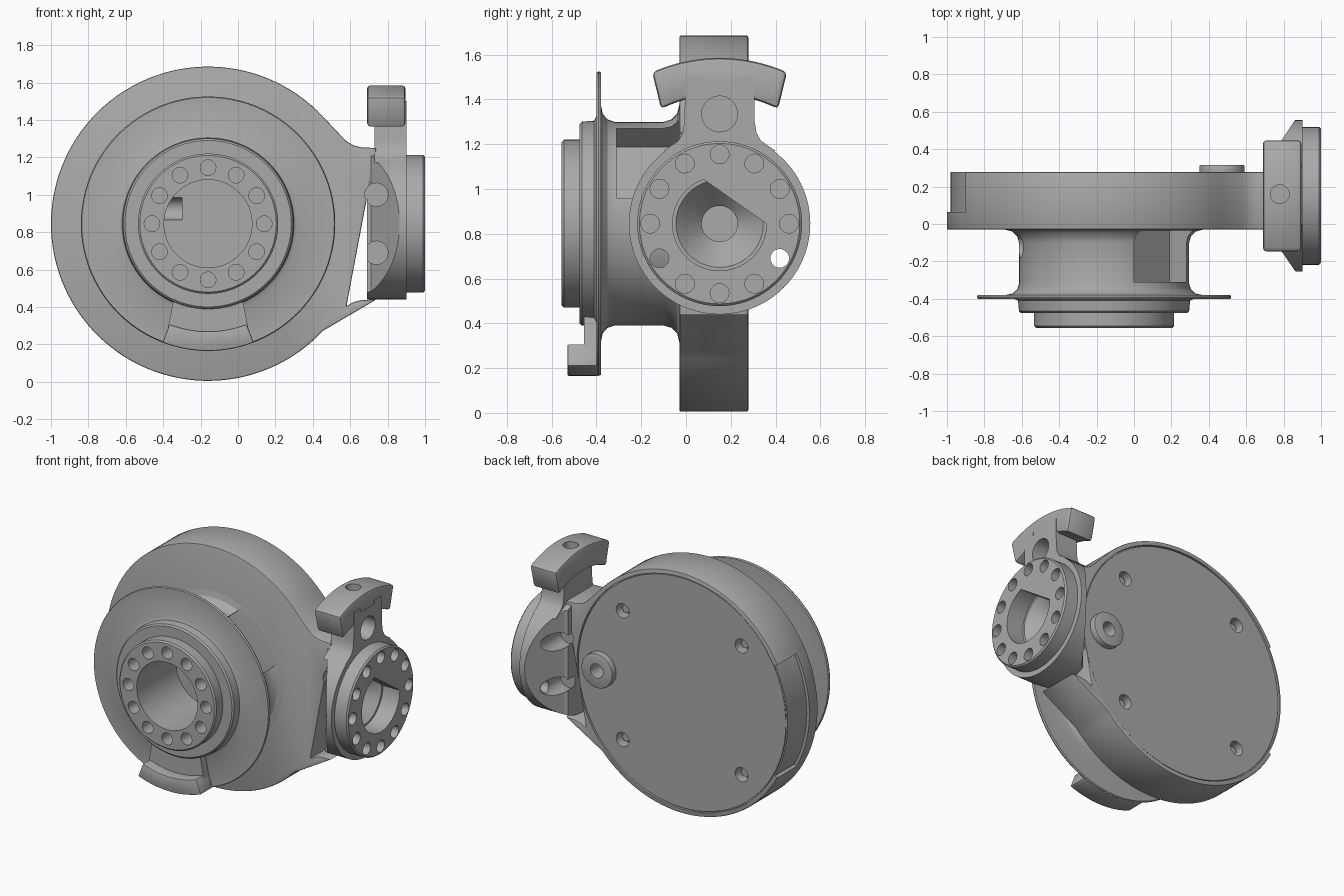
import bpy, bmesh
from math import sin, cos, pi, radians

if "Cube" in bpy.data.objects:
    bpy.data.objects.remove(bpy.data.objects["Cube"], do_unlink=True)

grey = bpy.data.materials.new("machined grey")
grey.use_nodes = True
grey.diffuse_color = (0.4, 0.4, 0.4, 1)
grey.node_tree.nodes["Principled BSDF"].inputs["Base Color"].default_value = (0.4, 0.4, 0.4, 1)

HUB = (-0.16, 0.845)    # x, z of the disc axis
MOUNT = (0.15, 0.845)   # y, z of the side mount axis


def place(axis, u, v, t):
    return {"x": (t, u, v), "y": (u, t, v), "z": (u, v, t)}[axis]


def make(name, bm):
    bmesh.ops.recalc_face_normals(bm, faces=bm.faces)
    mesh = bpy.data.meshes.new(name)
    bm.to_mesh(mesh)
    bm.free()
    obj = bpy.data.objects.new(name, mesh)
    bpy.context.collection.objects.link(obj)
    mesh.materials.append(grey)
    return obj


def arc(c, r, a0, a1, n=24):
    steps = [radians(a0 + (a1 - a0) * i / n) for i in range(n + 1)]
    return [(c[0] + r * cos(a), c[1] + r * sin(a)) for a in steps]


def prism(name, pts, axis, t0, t1):
    """Extrude a 2D outline along an axis."""
    bm = bmesh.new()
    low = [bm.verts.new(place(axis, u, v, t0)) for u, v in pts]
    high = [bm.verts.new(place(axis, u, v, t1)) for u, v in pts]
    bm.faces.new(low)
    bm.faces.new(high)
    for i in range(len(pts)):
        j = (i + 1) % len(pts)
        bm.faces.new((low[i], low[j], high[j], high[i]))
    return make(name, bm)


def cylinder(name, c, r, axis, t0, t1, n=32):
    return prism(name, arc(c, r, 0, 360, n)[:-1], axis, t0, t1)


def lathe(name, c, profile, axis, n=96):
    """Spin a (radius, position) profile that starts and ends on the axis."""
    bm = bmesh.new()
    rings = []
    for r, t in profile:
        if r == 0:
            rings.append([bm.verts.new(place(axis, *c, t))] * n)
        else:
            rings.append([bm.verts.new(place(axis, u, v, t)) for u, v in arc(c, r, 0, 360, n)[:-1]])
    for a, b in zip(rings, rings[1:]):
        for i in range(n):
            j = (i + 1) % n
            bm.faces.new(list(dict.fromkeys((a[i], a[j], b[j], b[i]))))
    return make(name, bm)


def apply(obj, mod):
    bpy.context.view_layer.objects.active = obj
    bpy.ops.object.modifier_apply(modifier=mod.name)


def combine(obj, other, op="DIFFERENCE"):
    mod = obj.modifiers.new("combine", "BOOLEAN")
    mod.operation, mod.object, mod.solver = op, other, "EXACT"
    apply(obj, mod)
    bpy.data.objects.remove(other, do_unlink=True)


def drill(obj, c, r, axis, t0, t1, n=20):
    combine(obj, cylinder("drill", c, r, axis, t0, t1, n))


def bevel(obj, width):
    mod = obj.modifiers.new("bevel", "BEVEL")
    mod.width, mod.segments, mod.limit_method = width, 2, "ANGLE"
    mod.angle_limit = radians(40)
    apply(obj, mod)


# Teardrop housing: large round flowing into the side mount
upper = [(0.58, 1.285), (0.62, 1.263), (0.66, 1.253), (0.74, 1.25)]
lower = [(x, 2 * HUB[1] - z) for x, z in reversed(upper)]
housing = prism("housing", arc(HUB, 0.84, 43, 317, 90) + lower + upper[::-1], "y", -0.03, 0.278)
bevel(housing, 0.008)
drill(housing, HUB, 0.81, "y", 0.262, 0.4, 96)
notch = arc(HUB, 0.82, 152, 208) + arc(HUB, 0.95, 208, 152)
combine(housing, prism("notch", notch, "y", 0.065, 0.4))

# Rear cover with four screw holes
cover = cylinder("rear_cover", HUB, 0.803, "y", 0.255, 0.272, 96)
for sx in (-1, 1):
    for sz in (-1, 1):
        spot = (HUB[0] + sx * 0.46, HUB[1] + sz * 0.45)
        for part in (cover, housing):
            drill(part, spot, 0.05, "y", 0.2, 0.4)
        cylinder("screw", spot, 0.03, "y", 0.19, 0.235, 6)

# Round boss on the cover
boss = cylinder("rear_boss", (0.47, HUB[1]), 0.12, "y", 0.25, 0.316, 48)
bevel(boss, 0.006)
for part in (boss, cover, housing):
    drill(part, (0.47, HUB[1]), 0.05, "y", 0.15, 0.4)

# Neck, thin flange and stepped hub turned in one piece
neck = lathe("neck_and_flange", HUB, [
    (0, 0), (0.53, 0), (0.53, -0.03), (0.49, -0.04), (0.465, -0.065), (0.455, -0.1),
    (0.455, -0.32), (0.465, -0.35), (0.49, -0.372), (0.53, -0.38), (0.675, -0.38),
    (0.68, -0.39), (0.675, -0.4), (0.48, -0.4), (0.46, -0.41), (0.455, -0.465), (0.445, -0.475),
    (0.375, -0.475), (0.375, -0.545), (0.365, -0.555), (0.235, -0.555), (0.235, -0.12), (0, -0.12)], "y")

# Cable window through the upper side of the neck
a = radians(42)
box = [(0.28, -0.21), (0.64, -0.21), (0.64, 0.21), (0.28, 0.21)]
window = [(HUB[0] + u * cos(a) - v * sin(a), HUB[1] + u * sin(a) + v * cos(a)) for u, v in box]
combine(neck, prism("window", window, "y", -0.31, -0.035))

# Hub bolt circle and side hole
for i in range(12):
    drill(neck, arc(HUB, 0.3, 0, 360, 12)[i], 0.042, "y", -0.6, -0.45)
drill(neck, (-0.12, HUB[1] + 0.08), 0.06, "x", -0.7, -0.3)

# Stop lug on the flange with its web to the hub
stop = prism("stop_lug", arc(HUB, 0.575, 249, 291) + arc(HUB, 0.68, 291, 249), "y", -0.53, -0.39)
bevel(stop, 0.008)
prism("stop_web", arc(HUB, 0.4, 244, 296) + arc(HUB, 0.6, 291, 249), "y", -0.455, -0.39)

# Side mount: round block with slanted cheeks
mount = cylinder("side_mount", MOUNT, 0.405, "x", 0.69, 0.9, 96)
cheeks = [(0.6, 0), (0.71, -0.03), (0.86, -0.25), (0.95, -0.3),
          (0.95, 0.6), (0.86, 0.555), (0.71, 0.33), (0.6, 0.28)]
combine(mount, prism("cheeks", cheeks, "z", 0.3, 1.4), "INTERSECT")
ring = lathe("mount_ring", MOUNT, [(0, 0.88), (0.368, 0.88), (0.368, 0.99), (0.358, 1), (0, 1)], "x")
combine(mount, ring, "UNION")

# Keyed bore with a conical seat
key = arc(MOUNT, 0.21, 110, 360, 30)
combine(mount, prism("keyed_bore", key, "x", 0.87, 1.1))
combine(mount, lathe("seat", MOUNT, [(0, 0.72), (0.08, 0.72), (0.08, 0.75), (0.2, 0.875), (0, 0.875)], "x", 48))

# Mount bolt circle, two of the holes running right through
for i, spot in enumerate(arc(MOUNT, 0.31, 0, 360, 12)[:-1]):
    drill(mount, spot, 0.042, "x", 0.6 if i in (7, 11) else 0.9, 1.1)

# Access holes in both cheeks
for z in (0.69, 1.0):
    for y0, y1 in ((-0.4, 0.06), (0.24, 0.7)):
        drill(mount, (0.74, z), 0.062, "y", y0, y1, 24)
        drill(housing, (0.74, z), 0.062, "y", y0, y1, 24)

# Post with a forked top
half = [(0.25, 1.17), (0.185, 1.215), (0.165, 1.25), (0.157, 1.3), (0.153, 1.5), (0.075, 1.5), (0.075, 1.475)]
outline = [(MOUNT[0] + w, z) for w, z in half] + [(MOUNT[0] - w, z) for w, z in reversed(half)]
post = prism("post", outline, "x", 0.73, 0.9)
drill(post, (MOUNT[0], 1.335), 0.08, "x", 0.78, 1, 32)

# Curved stop block on the post
block = prism("curved_block", arc(MOUNT, 0.575, 63, 117) + arc(MOUNT, 0.74, 114, 66), "x", 0.69, 0.895)
bevel(block, 0.018)
drill(block, (0.78, 0.16), 0.05, "z", 1.5, 1.7)

for obj in bpy.context.scene.objects:
    if obj.type == "MESH":
        bpy.ops.object.select_all(action="DESELECT")
        obj.select_set(True)
        bpy.context.view_layer.objects.active = obj
        bpy.ops.object.shade_smooth_by_angle(angle=radians(30))
